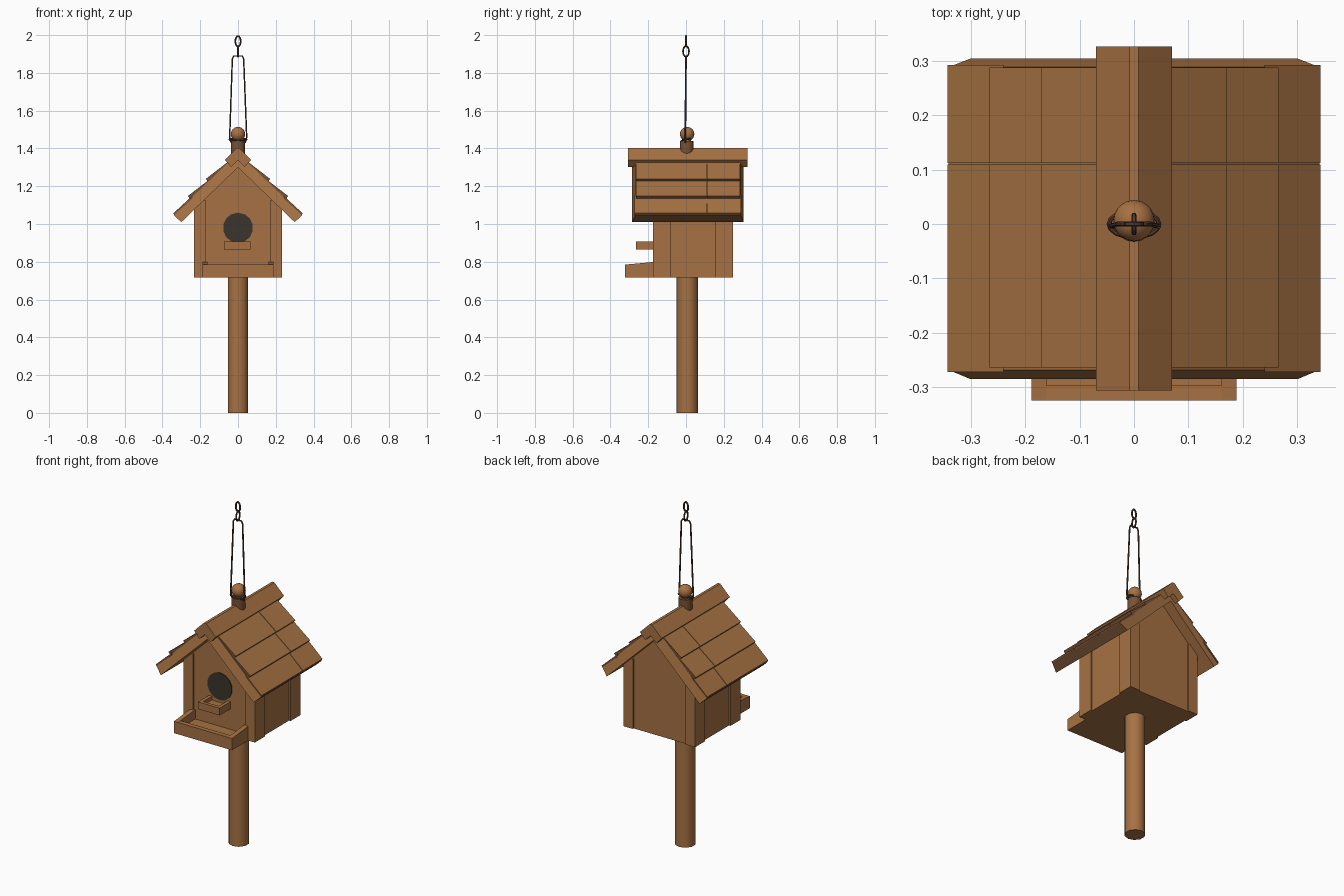
import bpy, bmesh, math
from mathutils import Vector

cube = bpy.data.objects.get("Cube")
if cube:
    bpy.data.objects.remove(cube, do_unlink=True)


def material(name, rgb):
    m = bpy.data.materials.new(name)
    m.use_nodes = True
    m.diffuse_color = (*rgb, 1)
    m.node_tree.nodes["Principled BSDF"].inputs["Base Color"].default_value = (*rgb, 1)
    return m


wood = material("warm wood", (0.385, 0.167, 0.056))
shaded_wood = material("weathered end wood", (0.19, 0.085, 0.036))
dark = material("dark opening", (0.043, 0.036, 0.025))
metal = material("rusty brown wire", (0.09, 0.046, 0.026))


def finish(name, bm, mat):
    bmesh.ops.recalc_face_normals(bm, faces=bm.faces)
    mesh = bpy.data.meshes.new(name)
    bm.to_mesh(mesh)
    bm.free()
    mesh.materials.append(mat)
    obj = bpy.data.objects.new(name, mesh)
    bpy.context.collection.objects.link(obj)
    return obj


def prism(name, front, back):
    """Solid between two matching loops: front face, back face, then sides."""
    bm = bmesh.new()
    a = [bm.verts.new(p) for p in front]
    b = [bm.verts.new(p) for p in back]
    bm.faces.new(a)
    bm.faces.new(b[::-1])
    for i in range(len(a)):
        j = (i + 1) % len(a)
        bm.faces.new((a[i], b[i], b[j], a[j]))
    return finish(name, bm, wood)


def extrude_y(name, profile, y0, y1):
    return prism(name, [(x, y0, z) for x, z in profile],
                 [(x, y1, z) for x, z in profile])


def box(name, x0, x1, y0, y1, z0, z1):
    return extrude_y(name, [(x0, z0), (x1, z0), (x1, z1), (x0, z1)], y0, y1)


def weather(obj, faces):
    """Give the listed faces the weathered colour."""
    obj.data.materials.append(shaded_wood)
    for i in faces:
        obj.data.polygons[i].material_index = 1


def smooth(obj):
    bpy.ops.object.select_all(action='DESELECT')
    obj.select_set(True)
    bpy.context.view_layer.objects.active = obj
    bpy.ops.object.shade_smooth_by_angle(angle=math.radians(40))


def cylinder(name, sides, radius, depth, centre, rotation=(0, 0, 0), mat=wood):
    bpy.ops.mesh.primitive_cylinder_add(vertices=sides, radius=radius, depth=depth,
                                        location=centre, rotation=rotation)
    obj = bpy.context.object
    obj.name = name
    obj.data.materials.append(mat)
    return obj


def wire(name, points, radius, cyclic=False):
    curve = bpy.data.curves.new(name, 'CURVE')
    curve.dimensions = '3D'
    curve.bevel_depth = radius
    curve.bevel_resolution = 1
    spline = curve.splines.new('POLY')
    spline.points.add(len(points) - 1)
    for p, co in zip(spline.points, points):
        p.co = (*co, 1)
    spline.use_cyclic_u = cyclic
    curve.materials.append(metal)
    obj = bpy.data.objects.new(name, curve)
    bpy.context.collection.objects.link(obj)
    bpy.ops.object.select_all(action='DESELECT')
    obj.select_set(True)
    bpy.context.view_layer.objects.active = obj
    bpy.ops.object.convert(target='MESH')
    smooth(bpy.context.object)


def ring(name, centre, u, v, radius, count=16):
    """Oval wire loop spanned by the half axes u and v."""
    c, u, v = Vector(centre), Vector(u), Vector(v)
    angles = [math.tau * i / count for i in range(count)]
    wire(name, [c + u * math.cos(a) + v * math.sin(a) for a in angles], radius, True)


# Post
smooth(cylinder("post", 10, 0.056, 0.73, (0, 0.007, 0.365)))

# House walls with gable ends, and corner boards
base = 0.716
extrude_y("house_walls", [(-0.222, base), (0.222, base), (0.222, 1.1),
                          (0, 1.32), (-0.222, 1.1)], -0.165, 0.24)
for side, label in ((1, "left"), (-1, "right")):
    x0, x1 = sorted((side * 0.17, side * 0.232))
    box(f"front_corner_board_{label}", x0, x1, -0.175, -0.08, base, 1.125)
    box(f"back_corner_board_{label}", x0, x1, 0.155, 0.248, base, 1.125)

# Entrance hole
cylinder("entrance_hole", 14, 0.08, 0.008, (0, -0.166, 0.98), (math.pi / 2, 0, 0), dark)

# Perch: small open box
box("perch_floor", -0.073, 0.067, -0.265, -0.16, 0.865, 0.885)
box("perch_front_rim", -0.073, 0.067, -0.265, -0.245, 0.865, 0.907)
for x in (-0.073, 0.047):
    box("perch_side_rim", x, x + 0.02, -0.25, -0.16, 0.865, 0.907)

# Feeding tray: floor, front rim and side rims rising to the wall
box("tray_floor", -0.188, 0.188, -0.324, -0.16, base, 0.745)
box("tray_front_rim", -0.188, 0.188, -0.324, -0.297, base, 0.785)
for x in (-0.188, 0.161):
    side = [(-0.322, base), (-0.16, base), (-0.16, 0.8), (-0.322, 0.785)]
    prism("tray_side_rim", [(x, y, z) for y, z in side],
          [(x + 0.027, y, z) for y, z in side])

# Roof slab: chevron whose upper edges are drawn in slightly at both ends
top = [(-0.341, 1.048), (0, 1.375), (0.341, 1.048)]
under = [(0.3, 1.01), (0, 1.3), (-0.3, 1.01)]
slab = prism("roof_slab",
             [(x, -0.268, z) for x, z in top] + [(x, -0.285, z) for x, z in under],
             [(x, 0.288, z) for x, z in top] + [(x, 0.304, z) for x, z in under])
weather(slab, (4, 7))


def roof_z(x):
    return 1.375 - 0.953 * abs(x)


# Shingles: tilted boards, thick at the lower edge, split by one seam
rows = ((0.24, 0.338, 0.006, -0.272, 0.292),
        (0.145, 0.252, 0.019, -0.264, 0.287),
        (0.05, 0.157, 0.019, -0.264, 0.287))
for s in (1, -1):
    for upper, lower, thick, y0, y1 in rows:
        d = thick * 0.7
        profile = [(s * upper, roof_z(upper) - 0.01),
                   (s * upper, roof_z(upper) + 0.004),
                   (s * (lower + d), roof_z(lower) + d),
                   (s * lower, roof_z(lower) - 0.004)]
        # Outer ends and lower edges are weathered
        weather(extrude_y("shingle_front", profile, y0, 0.109), (0, 4))
        weather(extrude_y("shingle_back", profile, 0.112, y1), (1, 4))

# Ridge cap
extrude_y("ridge_cap", [(-0.008, 1.402), (0.008, 1.402), (0.07, 1.34), (0.036, 1.302),
                        (0, 1.336), (-0.036, 1.302), (-0.07, 1.34)], -0.306, 0.326)

# Finial: upright base, neck and ball
smooth(cylinder("finial_base", 16, 0.037, 0.08, (0, 0.004, 1.4), mat=shaded_wood))
cylinder("finial_neck", 12, 0.022, 0.04, (0, 0.005, 1.445))
bpy.ops.mesh.primitive_uv_sphere_add(segments=20, ring_count=12, radius=0.038,
                                     location=(0, 0.006, 1.476))
ball = bpy.context.object
ball.name = "finial_ball"
ball.data.materials.append(wood)
smooth(ball)

# Hanging wire, neck loop and chain links
wire("hanging_wire", [(-0.036, -0.004, 1.43), (-0.044, -0.004, 1.46), (-0.03, 0, 1.875),
                      (-0.022, 0, 1.89), (0.022, 0, 1.89), (0.03, 0, 1.875),
                      (0.046, -0.004, 1.46), (0.038, -0.004, 1.43)], 0.0045)
ring("neck_loop", (0, 0, 1.447), (0.046, 0, 0), (0, 0.024, 0.006), 0.0045)
ring("lower_link", (0, 0, 1.914), (0, 0.016, 0), (0, 0, 0.028), 0.005)
ring("upper_link", (0, 0, 1.967), (0.014, 0, 0), (0, 0, 0.028), 0.005)
